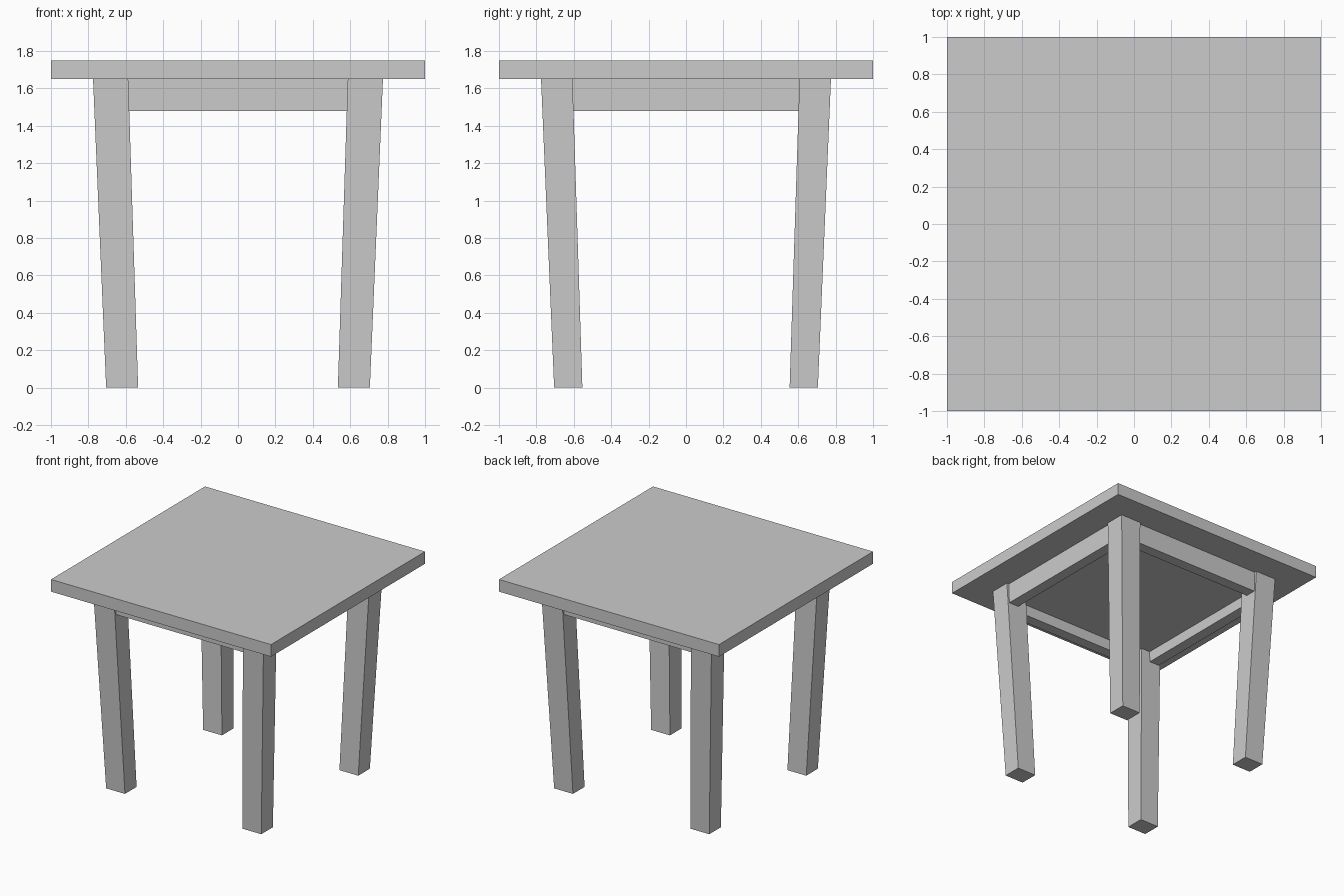
import bpy, bmesh

if "Cube" in bpy.data.objects:
    bpy.data.objects.remove(bpy.data.objects["Cube"])


def tapered_box(name, low, high):
    """Box between two rectangles, each given as (x0, x1, y0, y1, z)."""
    bm = bmesh.new()
    rings = []
    for x0, x1, y0, y1, z in (low, high):
        rings.append([bm.verts.new(p) for p in
                      ((x0, y0, z), (x1, y0, z), (x1, y1, z), (x0, y1, z))])
    a, b = rings
    bm.faces.new(a[::-1])
    bm.faces.new(b)
    for i in range(4):
        j = (i + 1) % 4
        bm.faces.new((a[i], a[j], b[j], b[i]))
    bmesh.ops.recalc_face_normals(bm, faces=bm.faces)
    mesh = bpy.data.meshes.new(name)
    bm.to_mesh(mesh)
    bm.free()
    obj = bpy.data.objects.new(name, mesh)
    bpy.context.collection.objects.link(obj)
    return obj


def box(name, x0, x1, y0, y1, z0, z1):
    return tapered_box(name, (x0, x1, y0, y1, z0), (x0, x1, y0, y1, z1))


TOP_Z = 1.65      # underside of the table top
RAIL_Z = 1.48     # underside of the rails
RAIL_OUT, RAIL_IN = 0.755, 0.665

# Table top, and the lower panel filling the space between the rails
box("table_top", -1, 1, -1, 1, TOP_Z, 1.75)
box("under_panel", -RAIL_IN, RAIL_IN, -RAIL_IN, RAIL_IN, 1.57, TOP_Z)

# Four tapered legs leaning inwards towards the floor
for side_y, y_name in ((-1, "front"), (1, "back")):
    for side_x, x_name in ((-1, "left"), (1, "right")):
        def rect(xi, yi, outer, z):
            xs = sorted((side_x * xi, side_x * outer))
            ys = sorted((side_y * yi, side_y * outer))
            return (*xs, *ys, z)
        tapered_box(f"{y_name}_{x_name}_leg",
                    rect(0.534, 0.554, 0.705, 0.0),
                    rect(0.587, 0.607, 0.775, TOP_Z))

# Rails between the legs, just behind the outer leg faces
for side, y_name, x_name in ((-1, "front", "left"), (1, "back", "right")):
    lo, hi = sorted((side * RAIL_IN, side * RAIL_OUT))
    box(f"{y_name}_rail", -0.587, 0.587, lo, hi, RAIL_Z, TOP_Z)
    box(f"{x_name}_rail", lo, hi, -0.607, 0.607, RAIL_Z, TOP_Z)
